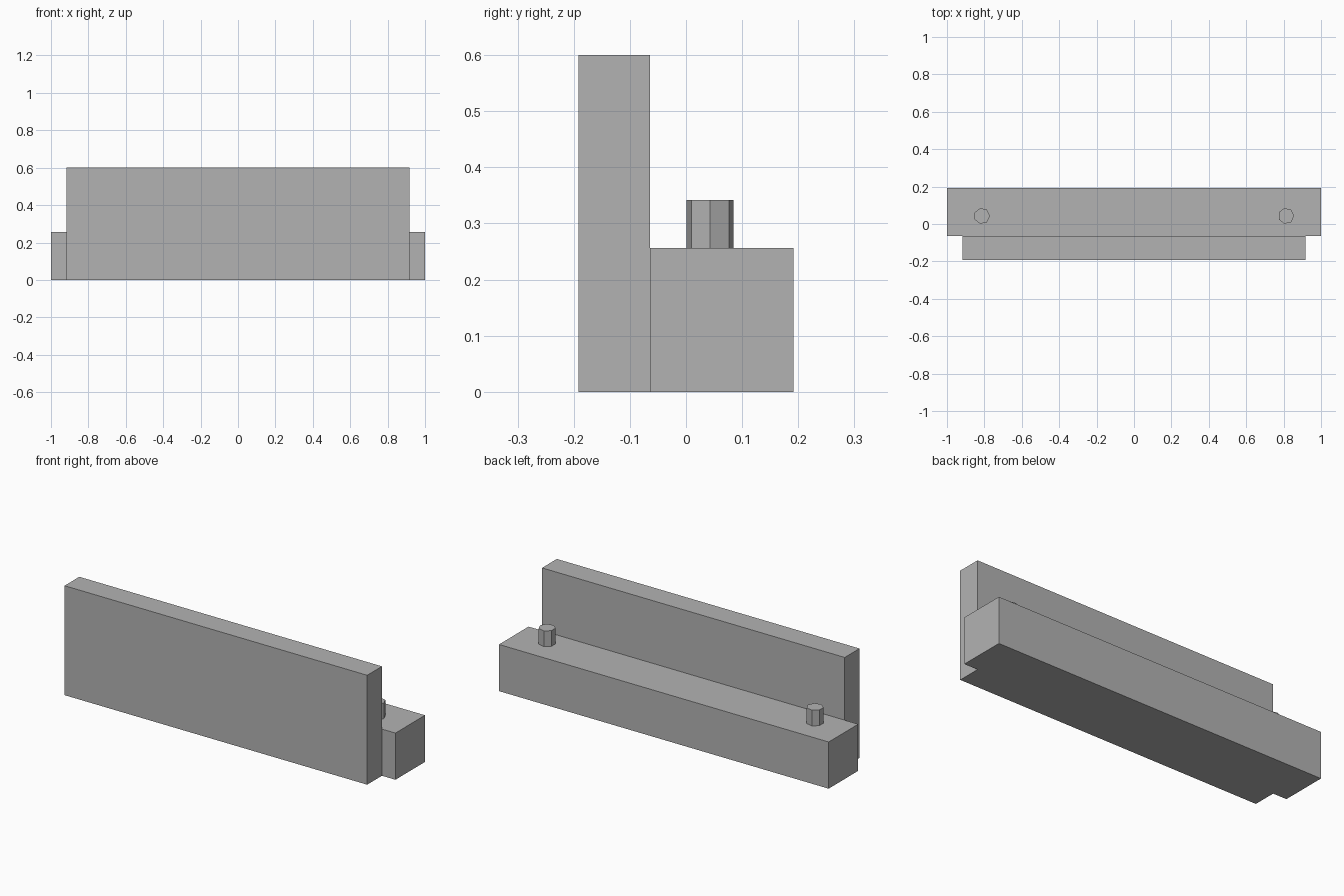
import bpy

cube = bpy.data.objects.get("Cube")
if cube:
    bpy.data.objects.remove(cube, do_unlink=True)

# Single flat grey
grey = bpy.data.materials.new("plain_grey")
grey.use_nodes = True
colour = (0.45, 0.45, 0.45, 1)
grey.diffuse_color = colour
grey.node_tree.nodes["Principled BSDF"].inputs["Base Color"].default_value = colour


def finish(name):
    obj = bpy.context.object
    obj.name = name
    obj.data.name = name
    obj.data.materials.append(grey)
    return obj


def box(name, half_width, y0, y1, height):
    """Box standing on the ground, centred on x."""
    bpy.ops.mesh.primitive_cube_add(size=1, location=(0, (y0 + y1) / 2, height / 2))
    obj = finish(name)
    obj.scale = (2 * half_width, y1 - y0, height)
    bpy.ops.object.transform_apply(location=False, rotation=False, scale=True)


FRONT, JOINT, BACK = -0.192, -0.064, 0.192
BASE_TOP, PEG_HEIGHT = 0.256, 0.086

# Tall front panel and the longer low block behind it
box("front_panel", 0.918, FRONT, JOINT, 0.6)
box("back_block", 1.0, JOINT, BACK, BASE_TOP)

# Seven-sided pegs on the block, one corner pointing to +x
for name, x in (("left_peg", 0.813), ("right_peg", -0.813)):
    bpy.ops.mesh.primitive_cylinder_add(
        vertices=7, radius=0.043, depth=PEG_HEIGHT,
        location=(x, 0.043, BASE_TOP + PEG_HEIGHT / 2))
    peg = finish(name)
    peg.rotation_euler.z = -1.5708
